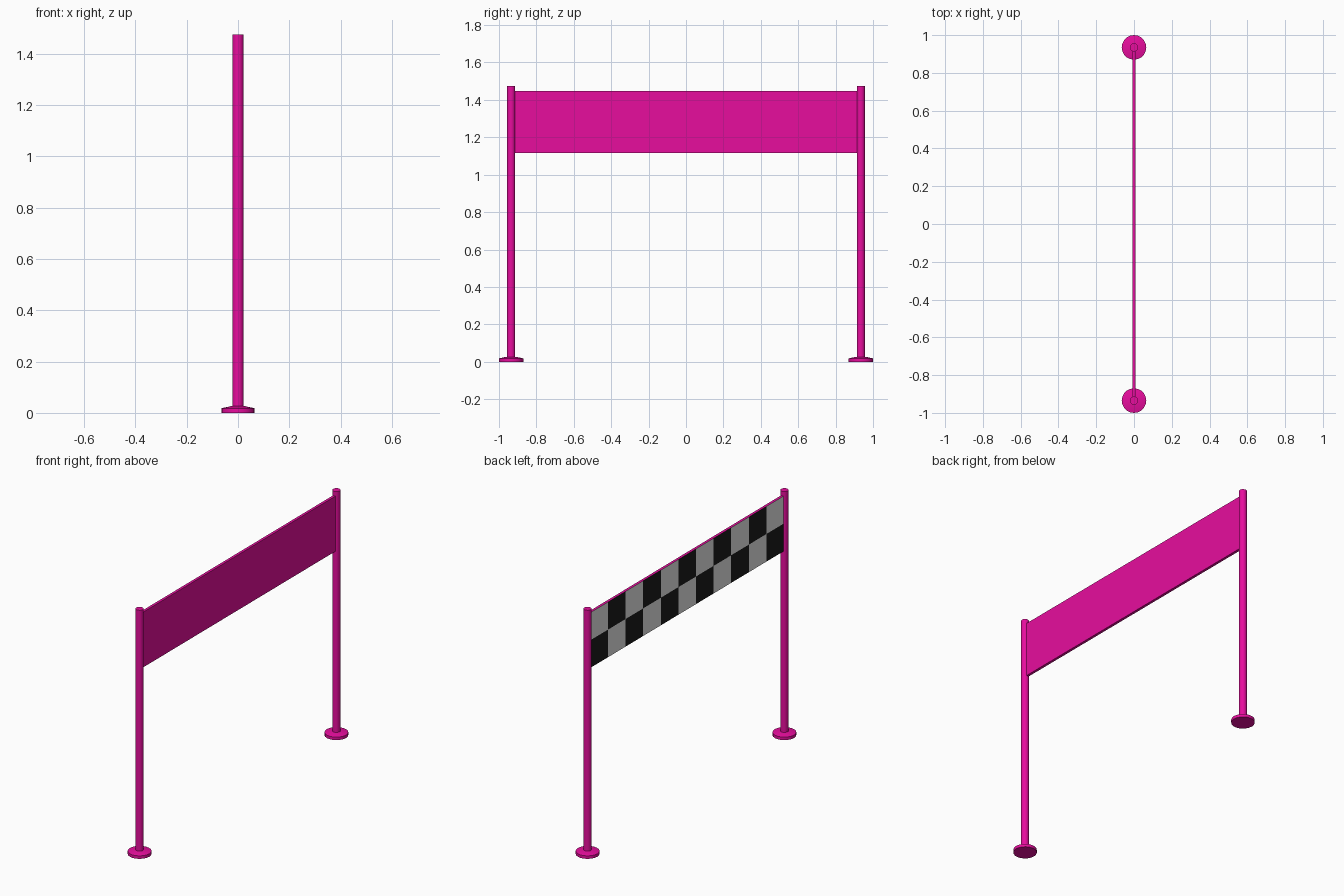
import bpy, bmesh, math

if "Cube" in bpy.data.objects:
    bpy.data.objects.remove(bpy.data.objects["Cube"])


def material(name, rgb):
    m = bpy.data.materials.new(name)
    m.diffuse_color = (*rgb, 1)
    m.use_nodes = True
    m.node_tree.nodes["Principled BSDF"].inputs["Base Color"].default_value = m.diffuse_color
    return m


magenta = material("magenta", (0.8, 0.004, 0.34))
white = material("white", (0.8, 0.8, 0.8))
black = material("black", (0.01, 0.01, 0.01))


def new_object(name, bm, mats):
    me = bpy.data.meshes.new(name)
    bm.normal_update()
    bm.to_mesh(me)
    bm.free()
    ob = bpy.data.objects.new(name, me)
    bpy.context.collection.objects.link(ob)
    for m in mats:
        me.materials.append(m)
    return ob


def lathe(name, y, profile, sides=20):
    """Closed round part from (radius, z) rings."""
    bm = bmesh.new()
    rings = [[bm.verts.new((r * math.cos(2 * math.pi * i / sides),
                            y + r * math.sin(2 * math.pi * i / sides), z))
              for i in range(sides)] for r, z in profile]
    for a, b in zip(rings, rings[1:]):
        for i in range(sides):
            j = (i + 1) % sides
            bm.faces.new((a[i], a[j], b[j], b[i])).smooth = True
    bm.faces.new(rings[0][::-1])
    bm.faces.new(rings[-1])
    ob = new_object(name, bm, [magenta])
    bpy.ops.object.select_all(action='DESELECT')
    bpy.context.view_layer.objects.active = ob
    ob.select_set(True)
    bpy.ops.object.shade_smooth_by_angle(angle=math.radians(30))


# Posts on round feet
for side, y in (("front", -0.935), ("back", 0.935)):
    lathe(side + "_post", y, [(0.022, 0.01), (0.022, 1.475)])
    lathe(side + "_foot", y, [(0.065, 0), (0.065, 0.018), (0.028, 0.026)])

# Banner: box cut into 11 x 2 cells, checkered on the -x face only
COLS, ROWS = 11, 2
HALF, Z0, Z1, T = 0.92, 1.115, 1.447, 0.008
bm = bmesh.new()
bmesh.ops.create_cube(bm, size=1)
for v in bm.verts:
    v.co = (v.co.x * 2 * T, v.co.y * 2 * HALF, (Z0 + Z1) / 2 + v.co.z * (Z1 - Z0))
cuts = [((0, -HALF + 2 * HALF * i / COLS, 0), (0, 1, 0)) for i in range(1, COLS)]
cuts.append(((0, 0, (Z0 + Z1) / 2), (0, 0, 1)))
for co, no in cuts:
    bmesh.ops.bisect_plane(bm, geom=bm.verts[:] + bm.edges[:] + bm.faces[:],
                           plane_co=co, plane_no=no)
bm.normal_update()
for f in bm.faces:
    if f.normal.x < -0.5:
        c = f.calc_center_median()
        col = int((c.y + HALF) / (2 * HALF) * COLS)
        row = int((c.z - Z0) / (Z1 - Z0) * ROWS)
        f.material_index = 1 if (col + row) % 2 else 2
new_object("checkered_banner", bm, [magenta, white, black])
